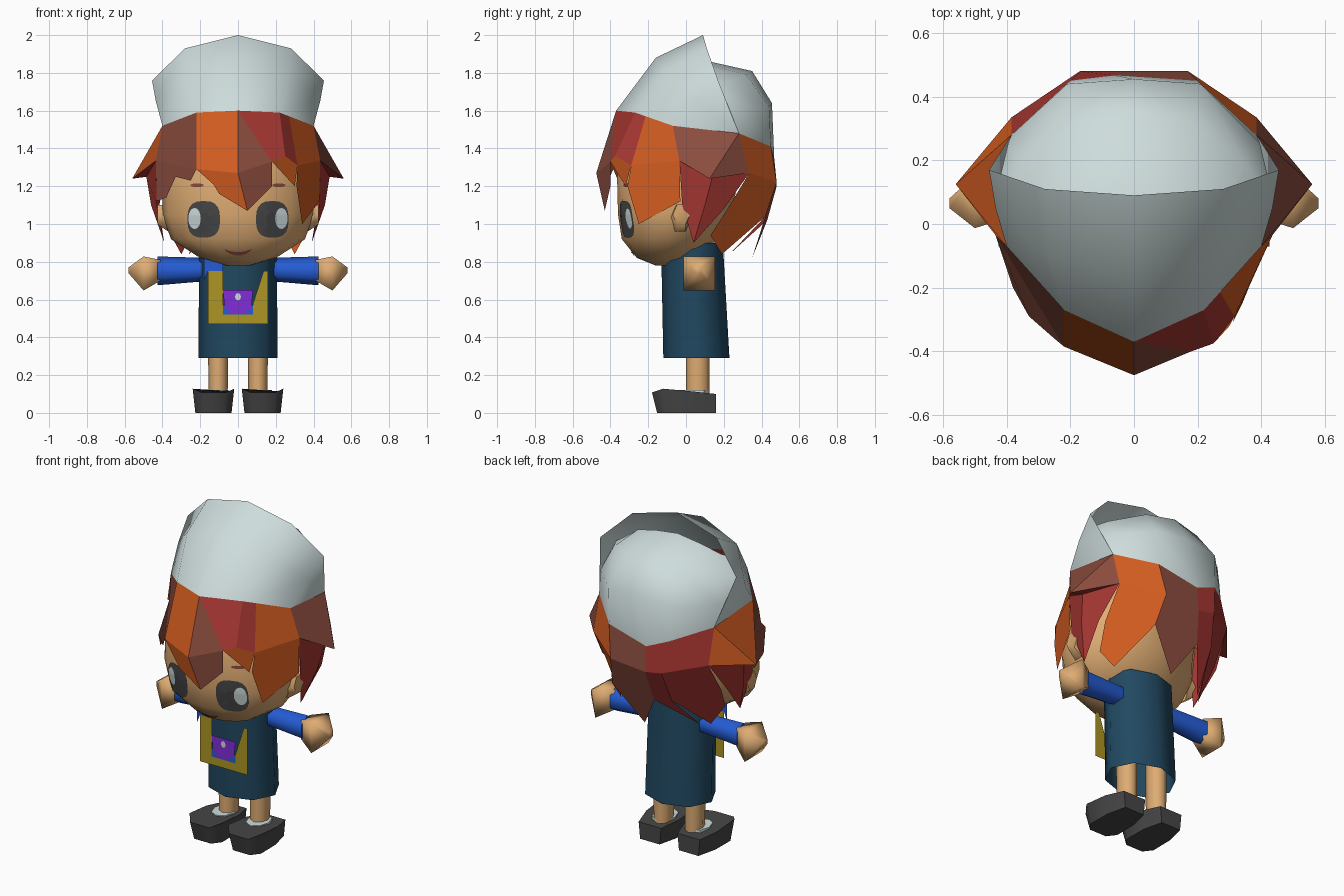
import bpy, bmesh, math
from mathutils import Vector
from mathutils.bvhtree import BVHTree

if "Cube" in bpy.data.objects:
    bpy.data.objects.remove(bpy.data.objects["Cube"])

COLORS = {
    "pale_grey": (0.62, 0.72, 0.72), "orange": (0.66, 0.11, 0.015),
    "brown": (0.26, 0.073, 0.048), "red": (0.39, 0.038, 0.032),
    "skin": (0.73, 0.41, 0.17), "teal": (0.015, 0.066, 0.12),
    "blue": (0.018, 0.107, 0.66), "yellow": (0.42, 0.30, 0.018),
    "purple": (0.22, 0.026, 0.68), "charcoal": (0.061, 0.061, 0.061)}
MATS = {}
for key, rgb in COLORS.items():
    MATS[key] = bpy.data.materials.new(key)
    MATS[key].diffuse_color = (*rgb, 1)


def make(name, verts, faces, mat, center=None, smooth=0):
    """Mesh object; with a center, every face is turned away from it."""
    mats = [mat] * len(faces) if isinstance(mat, str) else mat
    used = list(dict.fromkeys(mats))
    me = bpy.data.meshes.new(name)
    me.from_pydata([tuple(v) for v in verts], [], faces)
    for p, m in zip(me.polygons, mats):
        p.material_index = used.index(m)
    for m in used:
        me.materials.append(MATS[m])
    bm = bmesh.new()
    bm.from_mesh(me)
    if center is None:
        bmesh.ops.recalc_face_normals(bm, faces=bm.faces)
    else:
        for f in bm.faces:
            f.normal_update()
            if f.normal.dot(f.calc_center_median() - Vector(center)) < 0:
                f.normal_flip()
    bm.to_mesh(me)
    bm.free()
    ob = bpy.data.objects.new(name, me)
    bpy.context.collection.objects.link(ob)
    if smooth:
        bpy.ops.object.select_all(action='DESELECT')
        ob.select_set(True)
        bpy.context.view_layer.objects.active = ob
        bpy.ops.object.shade_smooth_by_angle(angle=math.radians(smooth))
    return ob


def loft(name, rings, mat, caps=(True, True), smooth=40):
    n = len(rings[0])
    verts = [v for r in rings for v in r]
    faces = [(k * n + i, k * n + (i + 1) % n, (k + 1) * n + (i + 1) % n, (k + 1) * n + i)
             for k in range(len(rings) - 1) for i in range(n)]
    if caps[0]:
        faces.append(tuple(range(n)))
    if caps[1]:
        faces.append(tuple(range(len(verts) - n, len(verts))))
    return make(name, verts, faces, mat, smooth=smooth)


def oval(n, ra, rb, turn=0.0):
    """Points of an n-gon whose flats reach ra, rb when turned half a step."""
    s = 1 / math.cos(math.pi / n) if turn else 1
    return [(ra * s * math.cos(2 * math.pi * (i + turn) / n),
             rb * s * math.sin(2 * math.pi * (i + turn) / n)) for i in range(n)]


def ring_z(n, cx, y0, y1, z, rx, turn=0.0):
    return [(cx + a, (y0 + y1) / 2 + b, z) for a, b in oval(n, rx, (y1 - y0) / 2, turn)]


def ring_x(n, x, cy, cz, ry, rz, turn=0.0):
    return [(x, cy + a, cz + b) for a, b in oval(n, ry, rz, turn)]


def flip(p):
    return (-p[0], p[1], p[2])


def plate(name, outline, y, mat):
    make(name, [(x, y, z) for x, z in outline], [tuple(range(len(outline)))], mat, center=(0, 1, 0.6))


# Head: stacked ovals
profile = [(0.78, 0.06, -0.16, -0.05), (0.82, 0.2, -0.26, 0.05), (0.92, 0.355, -0.34, 0.17),
           (1.05, 0.40, -0.36, 0.24), (1.25, 0.40, -0.365, 0.28), (1.45, 0.33, -0.30, 0.28),
           (1.55, 0.18, -0.16, 0.2)]
head = loft("head", [ring_z(16, 0, a, b, z, rx) for z, rx, a, b in profile], "skin", smooth=60)
tree = BVHTree.FromPolygons([v.co.copy() for v in head.data.vertices],
                            [tuple(p.vertices) for p in head.data.polygons])


def decal(name, cx, cz, rx, rz, mat, lift, power=1.0, bend=0.0):
    """Thin painted patch laid onto the face."""
    n, rings = 20, (0.0, 0.35, 0.7, 1.0)
    verts = []
    for r in rings:
        for i in range(n):
            c, s = math.cos(2 * math.pi * i / n), math.sin(2 * math.pi * i / n)
            u = math.copysign(abs(c) ** power, c) * r
            w = math.copysign(abs(s) ** power, s) * r
            x, z = cx + rx * u, cz + rz * w + bend * u * u
            hit, normal, _, _ = tree.ray_cast(Vector((x, -1, z)), Vector((0, 1, 0)))
            if normal.y > 0:
                normal = -normal
            verts.append(hit + normal * lift)
    faces = [(k * n + i, k * n + (i + 1) % n, (k + 1) * n + (i + 1) % n, (k + 1) * n + i)
             for k in range(1, 3) for i in range(n)] + [tuple(range(n, 2 * n))]
    make(name, verts, faces, mat, center=(0, 0.1, 1.0))


# Painted face
for s, side in ((-1, "left"), (1, "right")):
    decal(side + "_eye", s * 0.18, 1.025, 0.086, 0.097, "charcoal", 0.005, 0.75)
    decal(side + "_eye_shine", s * 0.226, 1.03, 0.033, 0.055, "pale_grey", 0.009)
    decal(side + "_eyebrow", s * 0.215, 1.205, 0.035, 0.01, "brown", 0.005)
decal("mouth", 0, 0.845, 0.07, 0.009, "brown", 0.005, 1.0, 0.022)

# Hair roots along the hat line and bulge points, front centre round to back centre
T = [(0, -0.37, 1.60), (0.22, -0.27, 1.59), (0.40, -0.07, 1.52),
     (0.385, 0.28, 1.48), (0.2, 0.45, 1.41), (-0.06, 0.467, 1.35)]
M = [(0, -0.475, 1.27), (0.25, -0.375, 1.36), (0.435, -0.035, 1.335),
     (0.385, 0.335, 1.27), (0.17, 0.48, 1.22), (-0.06, 0.48, 1.20)]
hair_v, hair_f, hair_m = [], [], []


def lock(mat, pts, mirror=False):
    k = len(hair_v)
    hair_v.extend(flip(p) if mirror else p for p in pts)
    hair_f.append(tuple(range(k, k + len(pts))))
    hair_m.append(mat)


# Fringe
tip, notch = (0.05, -0.43, 1.07), (0.18, -0.40, 1.33)
left_notch = (-0.22, -0.385, 1.29)
part_top, part_mid = (0.27, -0.213, 1.572), (0.315, -0.29, 1.31)
lock("orange", [T[0], M[0], left_notch, flip(T[1])])
lock("orange", [M[0], tip, (-0.10, -0.42, 1.16), (-0.13, -0.42, 1.21), left_notch])
lock("brown", [T[0], notch, M[0]])
lock("brown", [M[0], notch, (0.18, -0.40, 1.2), tip])
lock("red", [T[0], T[1], M[1], notch])
lock("red", [T[1], part_top, part_mid, M[1]])
lock("orange", [M[1], part_mid, (0.30, -0.32, 1.2), notch])
lock("orange", [part_top, T[2], M[2], part_mid])
lock("orange", [part_mid, M[2], (0.43, -0.03, 1.12), (0.34, -0.25, 1.0), (0.31, -0.31, 1.2)])
lock("brown", [T[1], T[2], M[2], flip(left_notch)], True)
lock("brown", [flip(left_notch), M[2], (0.43, -0.03, 1.12), (0.38, -0.20, 1.14),
               (0.33, -0.29, 1.25), (0.25, -0.36, 1.23)], True)
# Side flicks and side locks
flick, under, root = (0.56, 0.125, 1.24), (0.485, 0.14, 1.25), M[2]
low = (0.39, 0.04, 0.9)
for mir, c_flick, c_back in ((False, "brown", "orange"), (True, "orange", "red")):
    lock(c_flick, [T[2], T[3], flick, root], mir)
    lock(c_flick, [T[3], M[3], flick], mir)
    lock("red", [flick, M[3], under, root], mir)
    lock("red", [root, under, (0.46, 0.1, 1.1), low, (0.43, -0.02, 1.1)], mir)
    lock("red", [under, M[3], (0.42, 0.2, 1.08), low, (0.46, 0.1, 1.1)], mir)
    lock(c_back, [T[3], T[4], M[4], M[3]], mir)
    lock(c_back, [M[3], M[4], (0.2, 0.42, 1.04), (0.30, 0.19, 0.84), (0.355, 0.13, 0.94),
                  (0.39, 0.22, 1.08)], mir)
# Back locks
split = (-0.09, 0.43, 1.02)
lock("brown", [T[4], T[5], M[5], M[4]])
lock("brown", [M[4], M[5], split, (0.03, 0.35, 0.82), (0.2, 0.42, 1.04)])
lock("red", [T[5], flip(T[4]), flip(M[4]), M[5]])
lock("red", [M[5], flip(M[4]), (-0.2, 0.42, 1.04), (-0.26, 0.23, 0.84), split])
make("hair", hair_v, hair_f, hair_m, center=(0, 0.05, 1.2))


def mirrored_grid(name, cols, mat, center, smooth):
    """Sheet from columns starting at the centre line, mirrored across x."""
    cols = [[flip(p) for p in c] for c in reversed(cols[1:])] + cols
    n = len(cols[0])
    verts = [p for c in cols for p in c]
    faces = [(i * n + j, (i + 1) * n + j, (i + 1) * n + j + 1, i * n + j + 1)
             for i in range(len(cols) - 1) for j in range(n - 1)]
    ob = make(name, verts, faces, mat, center=center, smooth=smooth)
    bm = bmesh.new()
    bm.from_mesh(ob.data)
    bmesh.ops.remove_doubles(bm, verts=bm.verts, dist=0.0005)
    bm.to_mesh(ob.data)
    bm.free()


# Hat: tall front flap and rounded back tucked inside it
mirrored_grid("hat_front", [
    [T[0], (0, -0.16, 1.88), (0, 0.09, 2.0)],
    [T[1], (0.27, -0.10, 1.81), (0.28, 0.11, 1.93)],
    [T[2], (0.435, 0.05, 1.65), (0.455, 0.17, 1.76)],
    [T[3], T[3], T[3]]], "pale_grey", (0, 0.2, 1.5), 60)
mirrored_grid("hat_back", [
    [T[5], (0, 0.455, 1.64), (0, 0.35, 1.81), (0, 0.08, 1.87)],
    [T[4], (0.21, 0.44, 1.62), (0.18, 0.32, 1.79), (0.15, 0.08, 1.85)],
    [T[3], (0.395, 0.255, 1.61), (0.35, 0.19, 1.74), (0.28, 0.06, 1.81)],
    [T[3], (0.42, 0.15, 1.64), (0.405, 0.09, 1.72), (0.30, 0.02, 1.79)]],
    "pale_grey", (0, 0.1, 1.5), 60)

# Dress
loft("dress", [ring_z(8, 0, -0.12, 0.23, 0.29, 0.21),
               ring_z(8, 0, -0.132, 0.195, 0.90, 0.205)], "teal", (False, True), 70)

# Bag front, badge and collar patch
plate("bag", [(-0.16, 0.75), (-0.16, 0.47), (0.16, 0.47), (0.16, 0.75), (0.135, 0.75),
              (0.08, 0.58), (0.08, 0.52), (-0.08, 0.52), (-0.08, 0.75)], -0.136, "yellow")
plate("badge", [(-0.08, 0.65), (-0.07, 0.55), (0.07, 0.55), (0.08, 0.65)], -0.138, "purple")
plate("badge_base", [(-0.08, 0.57), (-0.08, 0.52), (0.08, 0.52), (0.08, 0.57)], -0.137, "blue")
plate("badge_stripe", [(-0.045, 0.56), (-0.045, 0.525), (0.045, 0.525), (0.045, 0.56)], -0.139, "purple")
plate("badge_dot", [(a, 0.615 + b) for a, b in oval(8, 0.016, 0.02)], -0.141, "pale_grey")
plate("collar_patch", [(-0.18, 0.82), (-0.18, 0.70), (-0.16, 0.75), (-0.08, 0.75), (-0.08, 0.82)],
      -0.135, "blue")

# Limbs, ears and shoes
for s, side in ((-1, "left"), (1, "right")):
    loft(side + "_sleeve", [ring_x(6, s * 0.14, 0.06, 0.76, 0.05, 0.052, 0.5),
                            ring_x(6, s * 0.425, 0.06, 0.752, 0.06, 0.066, 0.5)], "blue", smooth=65)
    loft(side + "_hand", [ring_x(4, s * 0.41, 0.06, 0.755, 0.045, 0.055, 0.5),
                          ring_x(4, s * 0.50, 0.07, 0.738, 0.083, 0.09, 0.5),
                          ring_x(4, s * 0.58, 0.065, 0.755, 0.015, 0.015, 0.5)], "skin", smooth=95)
    loft(side + "_ear", [ring_x(6, s * 0.37, -0.03, 1.03, 0.055, 0.08),
                         ring_x(6, s * 0.425, -0.025, 1.05, 0.045, 0.06)], "skin", smooth=60)
    loft(side + "_leg", [ring_z(8, s * 0.105, 0.0, 0.125, 0.08, 0.05),
                         ring_z(8, s * 0.105, 0.0, 0.125, 0.42, 0.055)], "skin", smooth=60)
    loft(side + "_sock", [ring_z(8, s * 0.115, -0.05, 0.12, 0.08, 0.07),
                          ring_z(8, s * 0.115, -0.05, 0.12, 0.122, 0.065)], "pale_grey")
    half = [(0.075, 0.16, 0.10), (0.108, 0.04, 0.113), (0.11, -0.12, 0.128), (0.065, -0.18, 0.108)]
    top = half + [flip(p) for p in reversed(half)]
    loft(side + "_shoe", [[(s * 0.13 + x * 0.87, y if y > 0 else y * 0.85, 0) for x, y, z in top],
                          [(s * 0.13 + x, y, z) for x, y, z in top]], "charcoal", smooth=65)

for m in bpy.data.materials:
    if m.users and not m.is_grease_pencil:
        m.use_nodes = True
        m.node_tree.nodes["Principled BSDF"].inputs["Base Color"].default_value = m.diffuse_color
